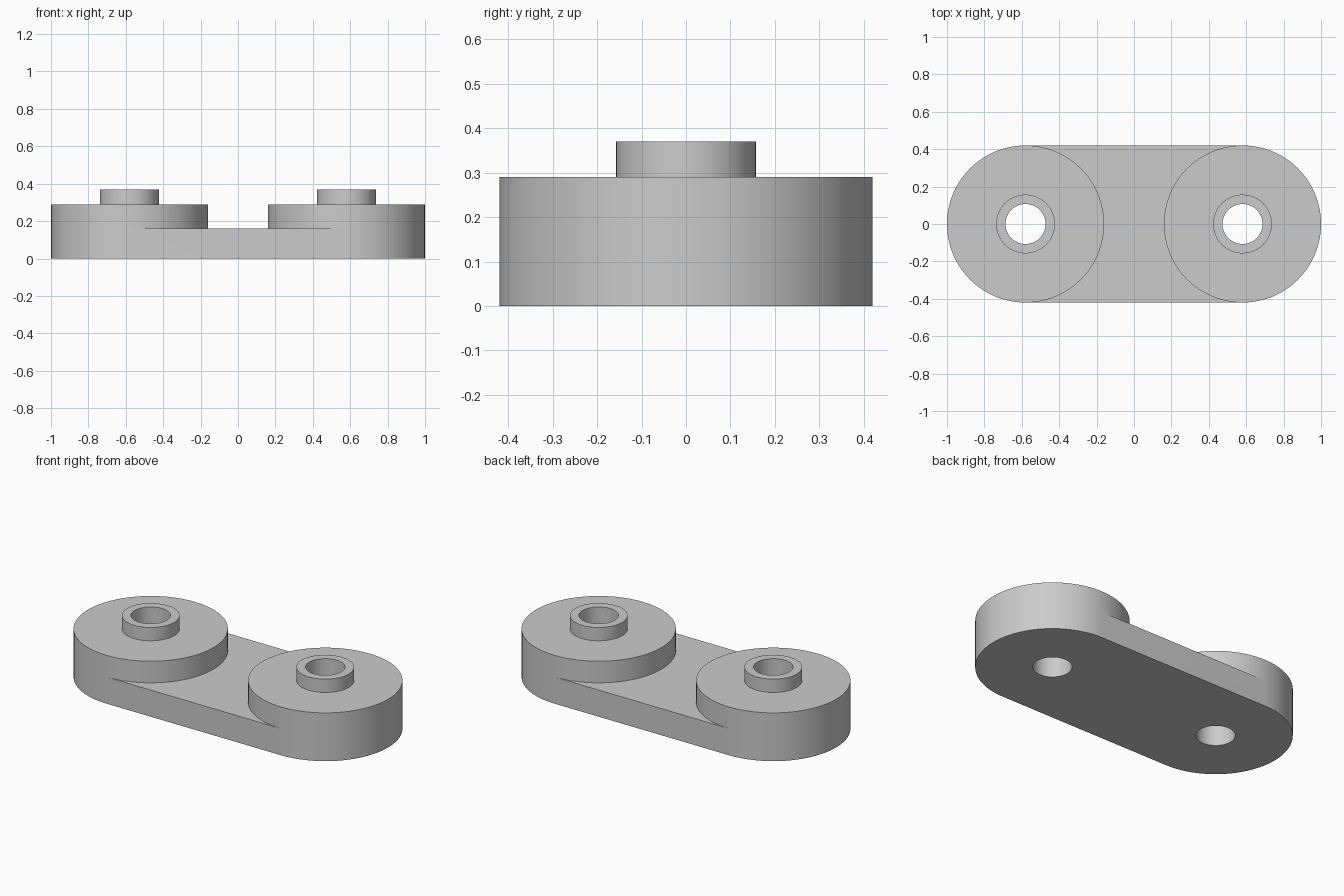
import bpy
import bmesh
from math import cos, sin, pi, radians

cube = bpy.data.objects.get("Cube")
if cube:
    bpy.data.objects.remove(cube, do_unlink=True)

SIDES = 96
CENTRE = 0.58
OUTER, COLLAR, BORE = 0.42, 0.157, 0.107
WEB_TOP, BOSS_TOP, COLLAR_TOP = 0.16, 0.29, 0.37

# Closed lathe profile of a boss: (radius, height)
PROFILE = [(BORE, 0), (OUTER, 0), (OUTER, WEB_TOP), (OUTER, BOSS_TOP),
           (COLLAR, BOSS_TOP), (COLLAR, COLLAR_TOP), (BORE, COLLAR_TOP)]
FOOT, WEB = 1, 2   # profile points where the web joins the boss


def faces_inward(i):
    return cos(2 * pi * (i + 0.5) / SIDES) > 0


def add_boss(bm, side):
    """Lathe a bored boss, leaving its wall open where the web joins."""
    rings = []
    for i in range(SIDES):
        a = 2 * pi * i / SIDES
        rings.append([bm.verts.new((side * (r * cos(a) - CENTRE), r * sin(a), z))
                      for r, z in PROFILE])
    for i in range(SIDES):
        here, there = rings[i], rings[(i + 1) % SIDES]
        for j in range(len(PROFILE)):
            k = (j + 1) % len(PROFILE)
            if j == FOOT and faces_inward(i):
                continue
            bm.faces.new((here[j], there[j], there[k], here[k]))
    return rings


bm = bmesh.new()
left = add_boss(bm, -1)
right = add_boss(bm, 1)

# Web top and underside, bridged between the bosses
for i in range(SIDES):
    if faces_inward(i):
        n = (i + 1) % SIDES
        for p in (FOOT, WEB):
            bm.faces.new((left[i][p], left[n][p], right[n][p], right[i][p]))

# Web front and back walls
for i in (SIDES // 4, 3 * SIDES // 4):
    bm.faces.new((left[i][FOOT], left[i][WEB], right[i][WEB], right[i][FOOT]))

bmesh.ops.recalc_face_normals(bm, faces=bm.faces[:])
mesh = bpy.data.meshes.new("link_plate")
bm.to_mesh(mesh)
bm.free()

# Plain grey finish
grey = bpy.data.materials.new("light grey")
grey.use_nodes = True
colour = (0.6, 0.6, 0.6, 1)
grey.diffuse_color = colour
grey.node_tree.nodes["Principled BSDF"].inputs["Base Color"].default_value = colour
mesh.materials.append(grey)

link = bpy.data.objects.new("link_plate", mesh)
bpy.context.collection.objects.link(link)
bpy.ops.object.select_all(action="DESELECT")
link.select_set(True)
bpy.context.view_layer.objects.active = link
bpy.ops.object.shade_smooth_by_angle(angle=radians(30))
